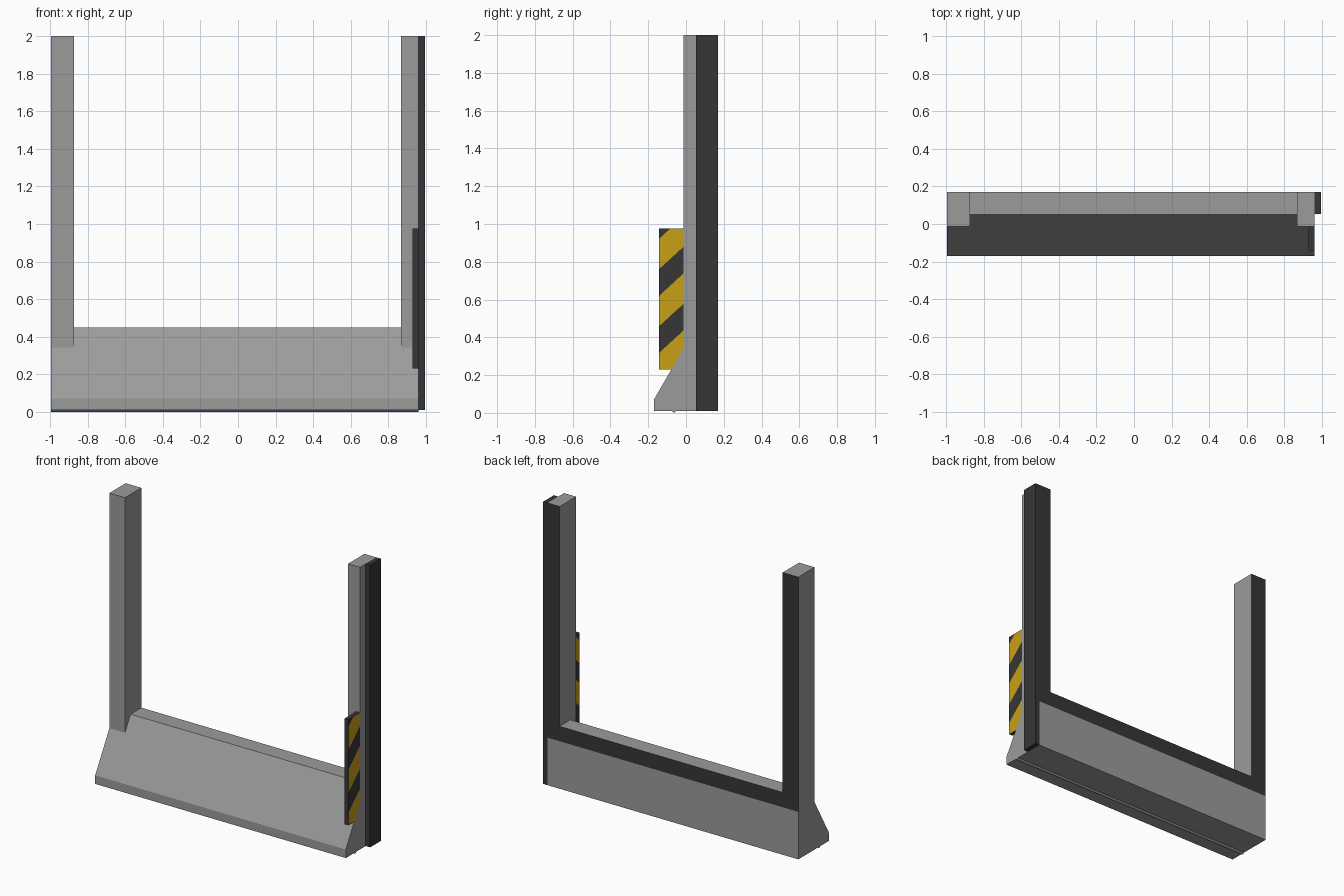
import bpy, bmesh
from mathutils import Vector

cube = bpy.data.objects.get("Cube")
if cube:
    bpy.data.objects.remove(cube, do_unlink=True)


def material(name, color):
    m = bpy.data.materials.new(name)
    m.use_nodes = True
    m.diffuse_color = (*color, 1)
    m.node_tree.nodes["Principled BSDF"].inputs["Base Color"].default_value = (*color, 1)
    return m


GREY = material("concrete grey", (0.33, 0.33, 0.33))
DARK = material("dark rubber", (0.037, 0.037, 0.037))
YELLOW = material("warning yellow", (0.57, 0.35, 0.008))

LEFT, RIGHT = -0.995, 0.96      # ends of the concrete frame along x
BACK, POST_FRONT = 0.17, -0.012
LEDGE, BAND = 0.45, 0.345       # top of the base, bottom of the dark back band
FLOOR = 0.01


def prism(name, profile, x0, x1, mats, paint=None, cuts=()):
    """Extrude a (y, z) profile from x0 to x1, slice it, and paint faces by a rule."""
    bm = bmesh.new()
    face = bm.faces.new([bm.verts.new((x0, y, z)) for y, z in profile])
    side = bmesh.ops.extrude_face_region(bm, geom=[face])["geom"]
    moved = [v for v in side if isinstance(v, bmesh.types.BMVert)]
    bmesh.ops.translate(bm, verts=moved, vec=(x1 - x0, 0, 0))
    for co, no in cuts:
        bmesh.ops.bisect_plane(bm, geom=bm.verts[:] + bm.edges[:] + bm.faces[:],
                               plane_co=co, plane_no=no)
    bmesh.ops.recalc_face_normals(bm, faces=bm.faces[:])
    if paint:
        for f in bm.faces:
            f.material_index = paint(f.normal, f.calc_center_median())
    mesh = bpy.data.meshes.new(name)
    bm.to_mesh(mesh)
    bm.free()
    for m in mats:
        mesh.materials.append(m)
    obj = bpy.data.objects.new(name, mesh)
    bpy.context.collection.objects.link(obj)
    return obj


def box(y0, y1, z0, z1):
    return [(y0, z0), (y1, z0), (y1, z1), (y0, z1)]


def dark_back(normal, center):
    return int(normal.y > 0.9 and center.z > BAND)


# Sloped base with a small ridge underneath and a dark band along its back
base_profile = [(-0.17, FLOOR), (-0.075, FLOOR), (-0.063, 0), (-0.05, FLOOR),
                (BACK, FLOOR), (BACK, BAND), (BACK, LEDGE), (0.05, LEDGE), (-0.17, 0.07)]
prism("sloped_base", base_profile, LEFT, RIGHT, [GREY, DARK], dark_back)

# Posts standing on the ledge and the upper slope
slope = (LEDGE - 0.07) / (0.05 + 0.17)
post_profile = [(POST_FRONT, 2), (POST_FRONT, LEDGE - slope * (0.05 - POST_FRONT)),
                (0.05, LEDGE), (BACK, LEDGE), (BACK, 2)]
for name, x0, x1 in (("right_post", LEFT, -0.873), ("left_post", 0.867, RIGHT)):
    prism(name, post_profile, x0, x1, [GREY, DARK], dark_back)

# Full-height bumper strip on the outer side of the left post
prism("bumper_strip", box(0.052, BACK, FLOOR, 2), RIGHT, 0.995, [DARK])

# Warning panel with diagonal stripes cut into both broad faces
PANEL_FRONT, RISE = -0.142, 0.92
PERIOD, FIRST, WIDTH = 0.302, 0.157, 0.141
edges = [FIRST + i * PERIOD - d for i in range(4) for d in (0, WIDTH)]
stripe_cuts = [(Vector((0, PANEL_FRONT, z)), Vector((0, -RISE, 1))) for z in edges]


def stripes(normal, center):
    if abs(normal.x) < 0.9:
        return 0
    level = center.z - RISE * (center.y - PANEL_FRONT)
    return int((FIRST - level) % PERIOD > WIDTH)


prism("warning_panel", box(PANEL_FRONT, POST_FRONT, 0.23, 0.975), 0.93, RIGHT,
      [DARK, YELLOW], stripes, stripe_cuts)
